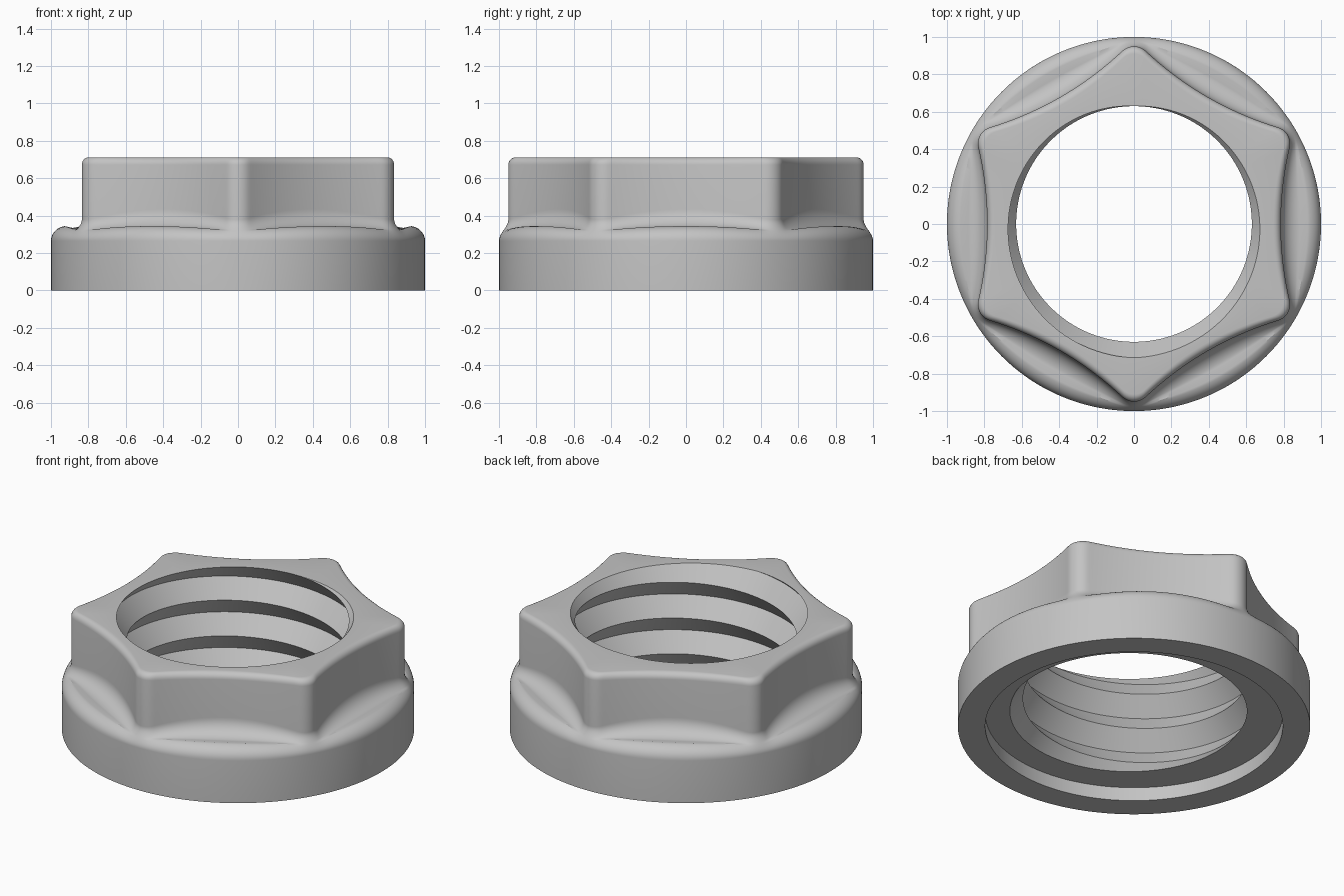
import bpy
import bmesh
from math import pi, sin, cos, tan, sqrt, radians

cube = bpy.data.objects.get("Cube")
if cube:
    bpy.data.objects.remove(cube, do_unlink=True)

COLUMNS = 432
TOP = 0.712            # top face height
FLOOR = 0.085          # depth of the recess underneath
PITCH = 0.224
CREST, GROOVE = 0.63, 0.715
EDGE = 0.04            # rounding of the top edge
FLAT, TIP, TIP_ROUND = 0.785, 0.95, 0.09


def hex_radius(theta):
    """Six-pointed outline with hollow sides and rounded tips."""
    step = pi / 3
    m = abs(theta - step * round(theta / step))
    n = FLAT
    for _ in range(12):
        n = FLAT + (n * tan(m)) ** 2 / 3.53
    a = pi / 6 - m
    if a < radians(3.8):
        c = TIP - TIP_ROUND
        return c * cos(a) + sqrt(TIP_ROUND ** 2 - (c * sin(a)) ** 2)
    return n / cos(m)


def flange_profile(wall):
    """Blend from the rim up to the wall, wider at the hollows than at the tips."""
    gap = 1 - wall
    k = min(1, max(0, (gap - 0.05) / (1 - FLAT - 0.05)))
    steps = 10
    points = []
    for i in range(2 * steps + 1):
        f = i / (2 * steps)
        if i <= steps:                       # hollow fillet beside the wall
            p = pi * f
            u, z = 0.47 * (1 - cos(p)), 0.435 - 0.1 * sin(p)
        else:                                # rounded rim
            p = pi * (f - 0.5)
            u, z = 0.6 + 0.4 * sin(p), 0.265 + 0.08 * cos(p)
        tip_u, tip_z = (1 - cos(pi * f)) / 2, 0.38 - 0.115 * f
        u, z = tip_u + (u - tip_u) * k, tip_z + (z - tip_z) * k
        points.append((wall + u * gap, z))
    return points[::-1]


def thread_profile(theta):
    """Triangular right-hand thread, trimmed by the top face and the recess."""
    turn = theta / (2 * pi) - 0.25
    points = []
    for j in range(4, -10, -1):
        z = min(TOP, max(FLOOR, TOP + PITCH * (turn + j / 2)))
        phase = (z - TOP) / PITCH - turn
        d = 2 * abs(phase - round(phase))
        points.append((CREST + (GROOVE - CREST) * d, z))
    return points


def section(theta):
    wall = hex_radius(theta)
    points = [(1, 0)] + flange_profile(wall)
    for i in range(7):                       # rounded top edge
        p = pi / 2 * i / 6
        points.append((wall - EDGE * (1 - cos(p)), TOP - EDGE * (1 - sin(p))))
    points += thread_profile(theta)
    points += [(0.845, FLOOR), (0.845, 0)]   # recess underneath
    return points


# Sweep the section around the axis
bm = bmesh.new()
rings = []
for c in range(COLUMNS + 1):
    theta = 2 * pi * c / COLUMNS
    rings.append([bm.verts.new((r * cos(theta), r * sin(theta), z))
                  for r, z in section(theta)])
for a, b in zip(rings, rings[1:]):
    for i in range(len(a)):
        j = (i + 1) % len(a)
        bm.faces.new((a[i], b[i], b[j], a[j]))
bmesh.ops.remove_doubles(bm, verts=bm.verts[:], dist=0.00002)
bmesh.ops.recalc_face_normals(bm, faces=bm.faces[:])

mesh = bpy.data.meshes.new("flange_nut")
bm.to_mesh(mesh)
bm.free()
nut = bpy.data.objects.new("flange_nut", mesh)
bpy.context.collection.objects.link(nut)

# Plain grey metal
grey = bpy.data.materials.new("light_grey")
grey.use_nodes = True
colour = (0.55, 0.55, 0.55, 1)
grey.diffuse_color = colour
grey.node_tree.nodes["Principled BSDF"].inputs["Base Color"].default_value = colour
mesh.materials.append(grey)

bpy.ops.object.select_all(action="DESELECT")
nut.select_set(True)
bpy.context.view_layer.objects.active = nut
bpy.ops.object.shade_smooth_by_angle(angle=radians(30))
